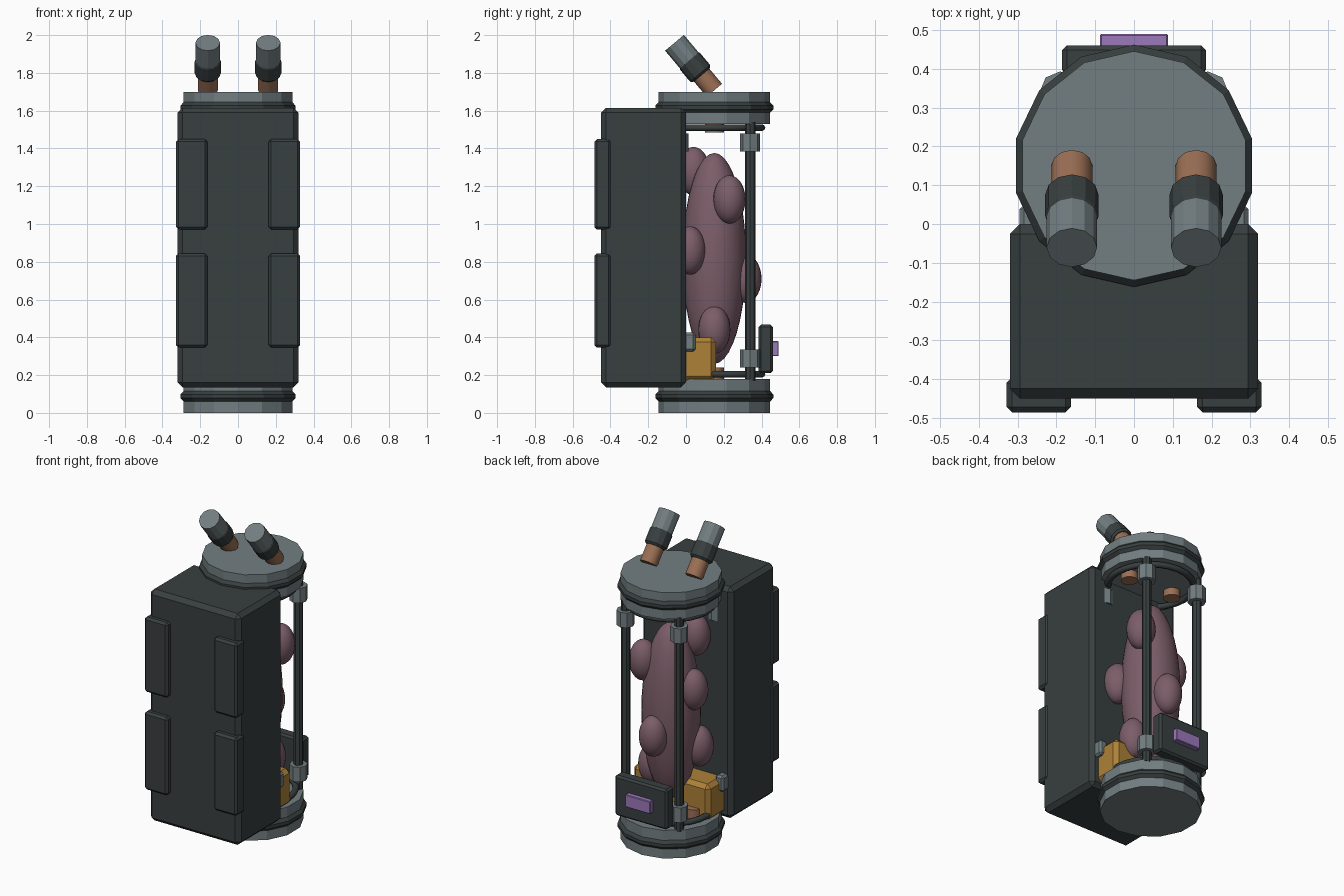
import bpy, bmesh, math
from mathutils import Vector, Matrix

cube = bpy.data.objects.get("Cube")
if cube:
    bpy.data.objects.remove(cube, do_unlink=True)


def material(name, r, g, b):
    m = bpy.data.materials.new(name)
    m.use_nodes = True
    m.diffuse_color = (r, g, b, 1)
    bsdf = next(n for n in m.node_tree.nodes if n.type == 'BSDF_PRINCIPLED')
    bsdf.inputs["Base Color"].default_value = (r, g, b, 1)
    return m


GREY = material("slate_grey", .17, .21, .22)
DARK = material("dark_casing", .04, .05, .05)
COPPER = material("copper", .33, .16, .09)
YELLOW = material("ochre", .42, .22, .04)
FLESH = material("mauve_flesh", .20, .11, .14)
PURPLE = material("violet_light", .33, .19, .50)

AXIS_Y = .15  # centre of the tank
SIDES = 14


def finish(bm, name, mat, smooth=None):
    bmesh.ops.recalc_face_normals(bm, faces=bm.faces)
    me = bpy.data.meshes.new(name)
    bm.to_mesh(me)
    bm.free()
    ob = bpy.data.objects.new(name, me)
    bpy.context.collection.objects.link(ob)
    me.materials.append(mat)
    if smooth:
        bpy.ops.object.select_all(action='DESELECT')
        ob.select_set(True)
        bpy.context.view_layer.objects.active = ob
        bpy.ops.object.shade_smooth_by_angle(angle=math.radians(smooth))
    return ob


def box(name, mat, lo, hi, bevel):
    bm = bmesh.new()
    lo, hi = Vector(lo), Vector(hi)
    bmesh.ops.create_cube(bm, size=1, matrix=Matrix.Translation((lo + hi) / 2)
                          @ Matrix.Diagonal((*(hi - lo), 1)))
    bmesh.ops.bevel(bm, geom=bm.edges[:], offset=bevel, segments=1,
                    affect='EDGES', profile=.5)
    return finish(bm, name, mat)


def lathe(name, mat, profile, base, tilt=0, sides=SIDES, closed=False, smooth=None):
    """Spin (radius, height) points about an axis leaning towards the front."""
    bm = bmesh.new()
    mtx = Matrix.Translation(base) @ Matrix.Rotation(tilt, 4, 'X')
    rings = [[bm.verts.new(mtx @ Vector((r * math.sin(math.tau * i / sides),
                                         r * math.cos(math.tau * i / sides), h)))
              for i in range(sides)] for r, h in profile]
    pairs = list(zip(rings, rings[1:]))
    if closed:
        pairs.append((rings[-1], rings[0]))
    else:
        bm.faces.new(rings[0])
        bm.faces.new(rings[-1])
    for a, b in pairs:
        for i in range(sides):
            j = (i + 1) % sides
            bm.faces.new((a[i], a[j], b[j], b[i]))
    return finish(bm, name, mat, smooth)


def ellipsoid(name, mat, centre, radii, seg=32, rings=20):
    bm = bmesh.new()
    bmesh.ops.create_uvsphere(bm, u_segments=seg, v_segments=rings, radius=1,
                              matrix=Matrix.Translation(centre)
                              @ Matrix.Diagonal((*radii, 1)))
    return finish(bm, name, mat, 60)


# Tank end caps, seal bands and inner gaskets
for label, z0, z1, band, gasket in (("bottom", 0, .18, .088, .205),
                                    ("top", 1.53, 1.7, 1.617, 1.51)):
    lathe(label + "_cap", GREY, [(.295, z0), (.295, z1)], (0, AXIS_Y, 0))
    lathe(label + "_seal_band", DARK,
          [(.295, -.028), (.312, -.01), (.312, .01), (.295, .028)], (0, AXIS_Y, band))
    lathe(label + "_gasket", DARK,
          [(.25 + .02 * math.cos(a * math.tau / 8), .018 * math.sin(a * math.tau / 8))
           for a in range(8)], (0, AXIS_Y, gasket), sides=24, closed=True, smooth=50)

# Four support rods with a clamp at each end
for x in (-.19, .19):
    for y in (-.19, .19):
        at = (x, AXIS_Y + y, 0)
        lathe("support_rod", DARK, [(.028, .17), (.028, 1.54)], at, sides=8)
        for z in (.24, 1.385):
            lathe("rod_clamp", GREY, [(.053, z), (.053, z + .095)], at, sides=8)

# Slanted pipes on the lid and the stubs inside the tank
lean = math.radians(40)
for x in (-.16, .16):
    base = (x, AXIS_Y, 1.708)
    lathe("copper_pipe", COPPER, [(.053, 0), (.053, .25)], base, lean, 12, smooth=40)
    lathe("pipe_collar", DARK,
          [(.058, .105), (.069, .117), (.069, .2), (.06, .215)], base, lean, 12)
    lathe("pipe_end", GREY, [(.065, .205), (.065, .328)], base, lean, 12)
    for name, z0, z1 in (("upper_stub", 1.485, 1.54), ("lower_stub", .17, .24)):
        lathe(name, COPPER, [(.05, z0), (.05, z1)], (x, AXIS_Y, 0), sides=12, smooth=40)

# Large casing with four corner plates
box("main_casing", DARK, (-.32, -.45, .135), (.32, 0, 1.615), .026)
for s in (-1, 1):
    for z0, z1 in ((.345, .845), (.97, 1.45)):
        xs = sorted((s * .162, s * .328))
        box("front_plate", DARK, (xs[0], -.485, z0), (xs[1], -.395, z1), .014)

# Feeder block with its side fittings
box("feeder_block", YELLOW, (-.27, -.05, .168), (.27, .158, .4), .025)
for s in (-1, 1):
    xs = sorted((s * .24, s * .295))
    box("feeder_fitting", GREY, (xs[0], -.02, .325), (xs[1], .05, .425), .012)

# Rear control panel
box("control_panel", DARK, (-.185, .385, .21), (.185, .46, .467), .012)
box("panel_light", PURPLE, (-.088, .45, .3), (.088, .49, .38), .004)

# Specimen with lumps over its surface
ellipsoid("specimen", FLESH, (0, AXIS_Y, .818), (.175, .168, .558))
lumps = [(.14, .08, 1.13), (-.1, -.11, 1.28), (-.16, 0, .99), (.01, .165, .71),
         (.14, -.13, .86), (.13, 0, .44), (-.15, -.07, .6)]
for x, y, z in lumps:
    ellipsoid("specimen_lump", FLESH, (x, AXIS_Y + y, z), (.085, .085, .128), 24, 14)
